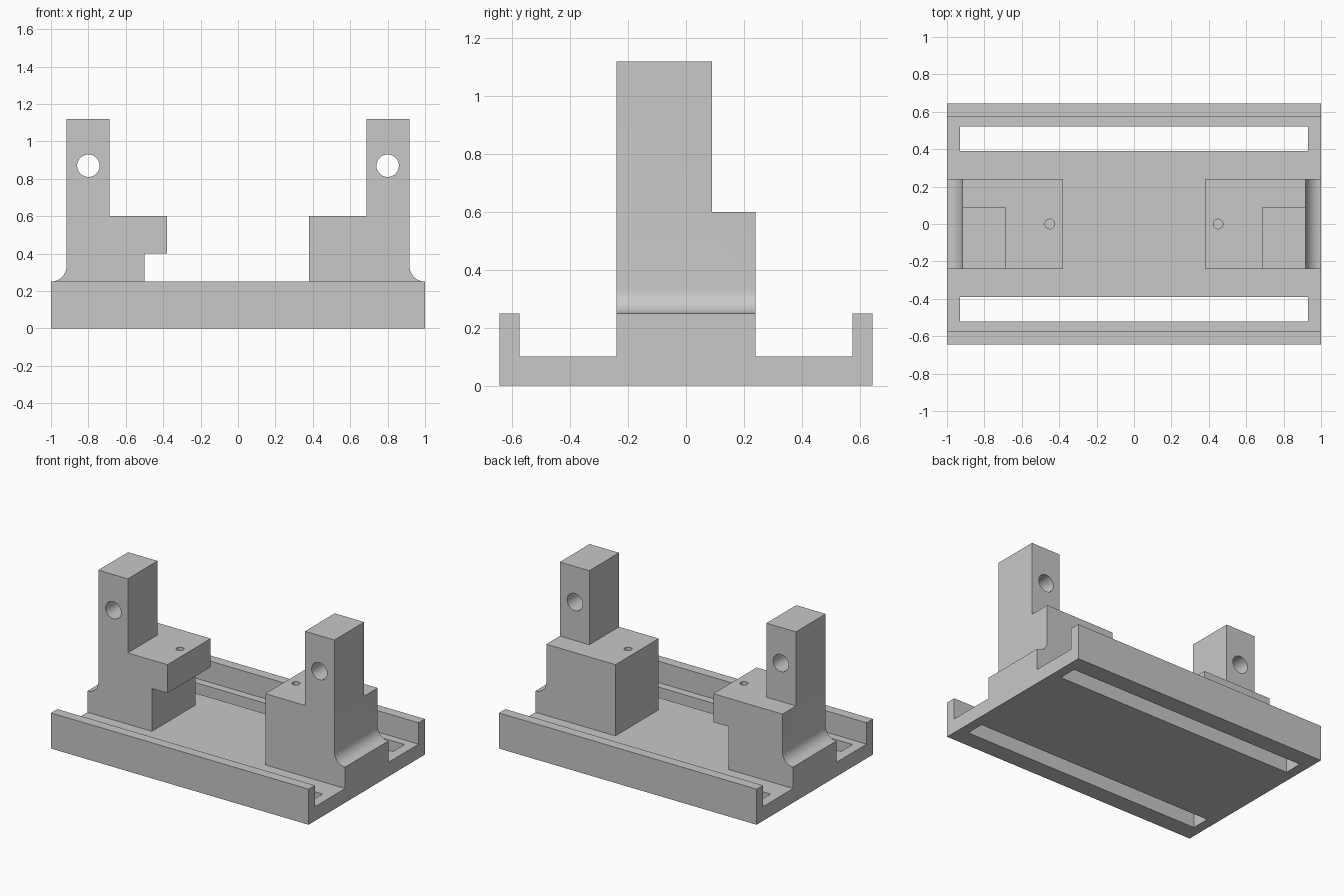
import bpy, bmesh, math
from mathutils import Vector

cube = bpy.data.objects.get("Cube")
if cube:
    bpy.data.objects.remove(cube, do_unlink=True)

grey = bpy.data.materials.new("plain grey")
grey.use_nodes = True
colour = (0.58, 0.58, 0.58, 1)
grey.diffuse_color = colour
grey.node_tree.nodes["Principled BSDF"].inputs["Base Color"].default_value = colour


def prism(name, points, sweep):
    """Extrude a closed 3D outline along the sweep vector."""
    bm = bmesh.new()
    face = bm.faces.new([bm.verts.new(p) for p in points])
    out = bmesh.ops.extrude_face_region(bm, geom=[face])
    bmesh.ops.translate(bm, vec=sweep, verts=[v for v in out["geom"] if isinstance(v, bmesh.types.BMVert)])
    bmesh.ops.recalc_face_normals(bm, faces=bm.faces)
    mesh = bpy.data.meshes.new(name)
    bm.to_mesh(mesh)
    bm.free()
    mesh.materials.append(grey)
    obj = bpy.data.objects.new(name, mesh)
    bpy.context.collection.objects.link(obj)
    return obj


def box(name, x0, x1, y0, y1, z0, z1):
    return prism(name, [(x0, y0, z0), (x1, y0, z0), (x1, y1, z0), (x0, y1, z0)], (0, 0, z1 - z0))


def cylinder(name, centre, radius, u, v, sweep, sides=48):
    angles = [math.tau * i / sides for i in range(sides)]
    ring = [Vector(centre) + radius * (math.cos(a) * Vector(u) + math.sin(a) * Vector(v)) for a in angles]
    return prism(name, ring, sweep)


def combine(target, tool, operation):
    """Apply a boolean and discard the tool object."""
    mod = target.modifiers.new(operation, 'BOOLEAN')
    mod.operation, mod.solver, mod.object = operation, 'EXACT', tool
    bpy.context.view_layer.update()
    result = bpy.data.meshes.new_from_object(target.evaluated_get(bpy.context.evaluated_depsgraph_get()))
    target.modifiers.clear()
    target.data = result
    bpy.data.objects.remove(tool, do_unlink=True)


# Base tray with a rail along each long edge
W, RAIL, FLOOR, RIM = 0.645, 0.575, 0.1, 0.25
tray = [(-W, 0), (W, 0), (W, RIM), (RAIL, RIM), (RAIL, FLOOR), (-RAIL, FLOOR), (-RAIL, RIM), (-W, RIM)]
mount = prism("slotted_mount", [(-1, y, z) for y, z in tray], (2, 0, 0))

# Long slots through the floor
for side in (-1, 1):
    y0, y1 = sorted((side * 0.39, side * 0.52))
    combine(mount, box("slot_cutter", -0.93, 0.93, y0, y1, -0.1, 0.2), 'DIFFERENCE')

# Upright brackets; the right one is undercut on its inner side
OUT, IN, R = 0.917, 0.688, 0.083
fillet = [(1 - R * math.cos(a), RIM + R - R * math.sin(a))
          for a in [math.pi / 2 * i / 12 for i in range(13)]]
for side, foot in ((-1, [(0.38, 0.4), (0.5, 0.4), (0.5, FLOOR)]), (1, [(0.38, FLOOR)])):
    outline = fillet + [(1, FLOOR)] + foot[::-1] + [(0.38, 0.6), (IN, 0.6), (IN, 1.12), (OUT, 1.12)]
    bracket = prism("bracket", [(side * x, -0.24, z) for x, z in outline], (0, 0.48, 0))
    # Rear step beside the tower
    xs = sorted((side * 0.6, side * 1.1))
    combine(bracket, box("step_cutter", *xs, 0.09, 0.4, 0.6, 1.3), 'DIFFERENCE')
    # Cross hole in the tower and small hole in the shelf
    combine(bracket, cylinder("cross_hole_cutter", (side * 0.8, -0.4, 0.87), 0.06,
                              (1, 0, 0), (0, 0, 1), (0, 0.8, 0)), 'DIFFERENCE')
    combine(bracket, cylinder("shelf_hole_cutter", (side * 0.45, 0, 0.38), 0.026,
                              (1, 0, 0), (0, 1, 0), (0, 0, 0.3), 32), 'DIFFERENCE')
    combine(mount, bracket, 'UNION')

# Smooth fillets and holes, crisp edges elsewhere
bpy.ops.object.select_all(action='DESELECT')
mount.select_set(True)
bpy.context.view_layer.objects.active = mount
bpy.ops.object.shade_smooth_by_angle(angle=math.radians(30))
